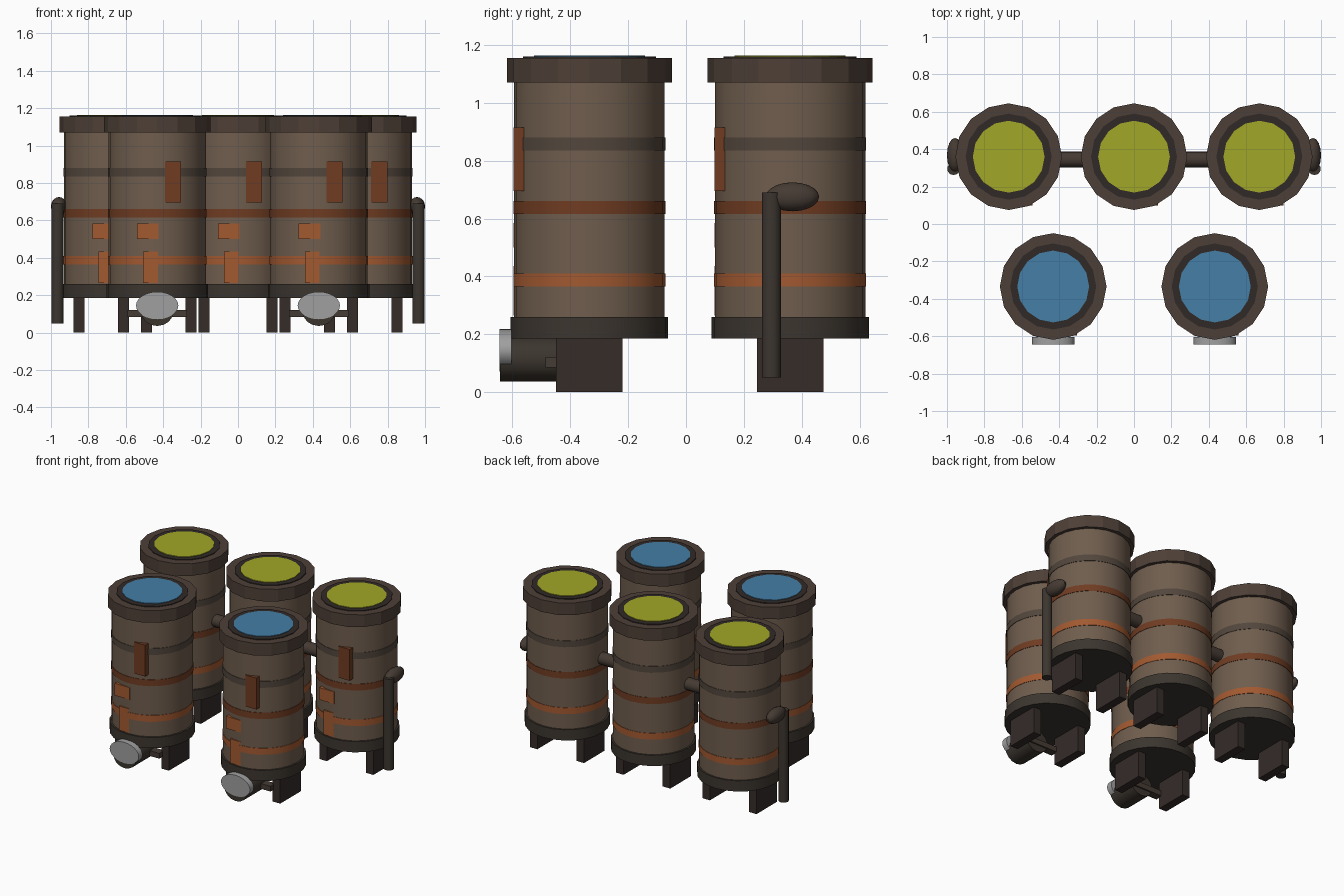
import bpy, bmesh, math
from mathutils import Matrix, Vector

if "Cube" in bpy.data.objects:
    bpy.data.objects.remove(bpy.data.objects["Cube"])

COLOURS = {
    "body_brown": (0.16, 0.11, 0.075), "rim_brown": (0.075, 0.05, 0.038),
    "dark_trim": (0.03, 0.023, 0.02), "base_dark": (0.045, 0.036, 0.028),
    "leg_dark": (0.035, 0.025, 0.022), "band_brown": (0.085, 0.062, 0.046),
    "rust": (0.16, 0.045, 0.016), "orange": (0.36, 0.10, 0.03),
    "yellow": (0.36, 0.39, 0.02), "blue": (0.06, 0.21, 0.38),
    "pipe_brown": (0.06, 0.043, 0.033), "grey": (0.35, 0.35, 0.35),
}
MATS = {}
for key, c in COLOURS.items():
    MATS[key] = bpy.data.materials.new(key)
    MATS[key].diffuse_color = (*c, 1)


def finish(name, bm, mat, smooth):
    me = bpy.data.meshes.new(name)
    bm.to_mesh(me)
    bm.free()
    me.materials.append(MATS[mat])
    if smooth:
        me.shade_smooth()
        me.set_sharp_from_angle(angle=math.radians(35))
    ob = bpy.data.objects.new(name, me)
    bpy.context.collection.objects.link(ob)
    return ob


def cyl(name, a, b, r, mat, sides=16, smooth=False, squash=1.0):
    """Capped cylinder from a to b; squash scales its second cross axis."""
    a, b = Vector(a), Vector(b)
    d = b - a
    bm = bmesh.new()
    bmesh.ops.create_cone(bm, cap_ends=True, segments=sides, radius1=r, radius2=r, depth=d.length)
    bmesh.ops.scale(bm, vec=(1, squash, 1), verts=bm.verts)
    rot = Vector((0, 0, 1)).rotation_difference(d).to_matrix().to_4x4()
    bm.transform(Matrix.Translation((a + b) / 2) @ rot)
    return finish(name, bm, mat, smooth)


def box(name, x, y, z, mat):
    """Box from (low, high) ranges on each axis."""
    bm = bmesh.new()
    bmesh.ops.create_cube(bm, size=1)
    size = [r[1] - r[0] for r in (x, y, z)]
    mid = [(r[0] + r[1]) / 2 for r in (x, y, z)]
    bmesh.ops.scale(bm, vec=size, verts=bm.verts)
    bmesh.ops.translate(bm, vec=mid, verts=bm.verts)
    return finish(name, bm, mat, False)


def ellipsoid(name, centre, radii, mat):
    bm = bmesh.new()
    bmesh.ops.create_uvsphere(bm, u_segments=16, v_segments=10, radius=1)
    bmesh.ops.scale(bm, vec=radii, verts=bm.verts)
    bmesh.ops.translate(bm, vec=centre, verts=bm.verts)
    return finish(name, bm, mat, True)


# Stacked rings of one barrel: part, z low, z high, radius, material, sides
STACK = [
    ("body", 0.20, 1.10, 0.26, "body_brown", 24),
    ("base", 0.185, 0.26, 0.272, "base_dark", 24),
    ("lower_band", 0.365, 0.41, 0.263, "orange", 24),
    ("middle_band", 0.615, 0.66, 0.263, "rust", 24),
    ("upper_band", 0.835, 0.88, 0.263, "band_brown", 24),
    ("rim", 1.07, 1.155, 0.285, "rim_brown", 16),
    ("lid_ring", 1.10, 1.16, 0.23, "dark_trim", 16),
]


def barrel(tag, cx, cy, lid):
    for part, z0, z1, r, mat, sides in STACK:
        cyl(f"{tag}_{part}", (cx, cy, z0), (cx, cy, z1), r, mat, sides, smooth=sides > 16)
    cyl(f"{tag}_lid", (cx, cy, 1.12), (cx, cy, 1.164), 0.192, lid)
    # two slab legs
    for side, s in (("left", -1), ("right", 1)):
        mx = cx + s * 0.181
        box(f"{tag}_{side}_leg", (mx - 0.029, mx + 0.029), (cy - 0.115, cy + 0.115), (0, 0.20), "leg_dark")
    # front panel and labels
    for part, x0, x1, z0, z1, mat in (
            ("panel", 0.042, 0.128, 0.695, 0.915, "rust"),
            ("square_label", -0.108, 0.008, 0.5, 0.585, "orange"),
            ("tall_label", -0.075, 0.003, 0.265, 0.435, "orange")):
        box(f"{tag}_{part}", (cx + x0, cx + x1), (cy - 0.262, cy - 0.21), (z0, z1), mat)


# Back row with yellow lids
for tag, cx in (("back_left", -0.67), ("back_middle", 0), ("back_right", 0.67)):
    barrel(tag, cx, 0.36, "yellow")

# Front row with blue lids, crossbar and outlet below
for tag, cx in (("front_left", -0.432), ("front_right", 0.432)):
    cy = -0.334
    barrel(tag, cx, cy, "blue")
    box(f"{tag}_crossbar", (cx - 0.16, cx + 0.16), (-0.485, -0.43), (0.085, 0.122), "pipe_brown")
    cyl(f"{tag}_outlet", (cx, -0.643, 0.115), (cx, -0.44, 0.115), 0.088, "base_dark", smooth=True, squash=0.9)
    cyl(f"{tag}_outlet_cap", (cx, -0.645, 0.145), (cx, -0.603, 0.145), 0.113, "grey", 24, smooth=True, squash=0.65)

# Pipes joining the back row, and the side downpipes
for side, s in (("left", -1), ("right", 1)):
    cyl(f"{side}_joining_pipe", (s * 0.2, 0.345, 0.70), (s * 0.47, 0.345, 0.70), 0.042, "pipe_brown", smooth=True)
    cyl(f"{side}_downpipe", (s * 0.965, 0.295, 0.05), (s * 0.965, 0.295, 0.69), 0.033, "base_dark", smooth=True)
    ellipsoid(f"{side}_pipe_elbow", (s * 0.957, 0.368, 0.675), (0.043, 0.092, 0.05), "pipe_brown")

for m in bpy.data.materials:
    if m.users and not m.is_grease_pencil:
        m.use_nodes = True
        m.node_tree.nodes["Principled BSDF"].inputs["Base Color"].default_value = m.diffuse_color
